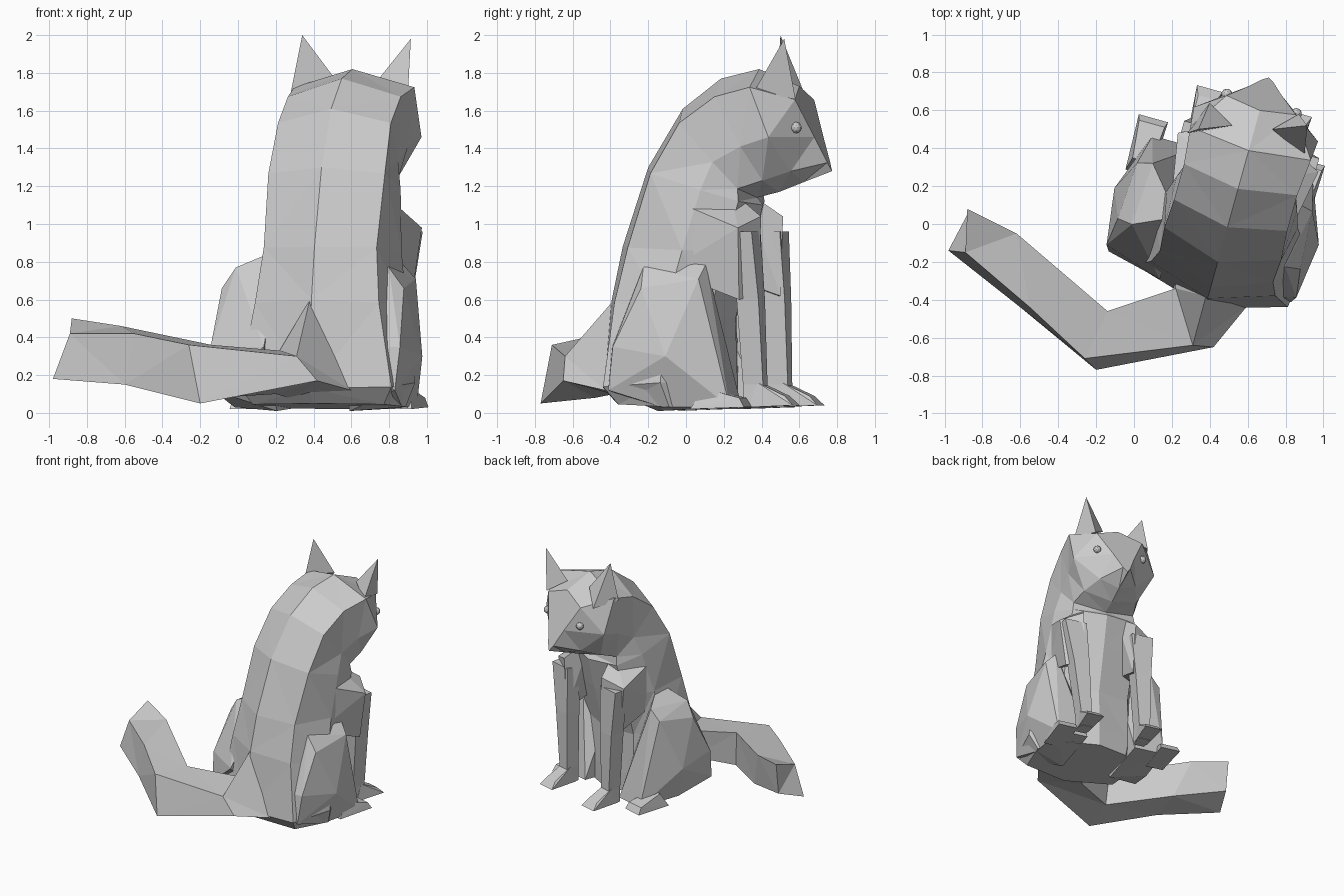
import bpy, bmesh, math
from mathutils import Vector

# Body frame: the animal sits turned about 15 degrees, facing +y
ORIGIN = Vector((0.493, -0.017, 0))
A = math.radians(15.5)
RIGHT = Vector((math.cos(A), -math.sin(A), 0))
FWD = Vector((math.sin(A), math.cos(A), 0))


def loc(u, v, z):
    return ORIGIN + RIGHT * u + FWD * v + Vector((0, 0, z))


def finish(bm, name):
    bmesh.ops.recalc_face_normals(bm, faces=bm.faces)
    me = bpy.data.meshes.new(name)
    bm.to_mesh(me)
    bm.free()
    ob = bpy.data.objects.new(name, me)
    bpy.context.collection.objects.link(ob)
    return ob


def loft(name, rings):
    bm = bmesh.new()
    vs = [[bm.verts.new(p) for p in r] for r in rings]
    n = len(vs[0])
    for a, b in zip(vs, vs[1:]):
        for i in range(n):
            j = (i + 1) % n
            bm.faces.new((a[i], a[j], b[j], b[i]))
    bm.faces.new(vs[0])
    bm.faces.new(vs[-1])
    bmesh.ops.triangulate(bm, faces=bm.faces)
    return finish(bm, name)


def hull(name, pts):
    bm = bmesh.new()
    for p in pts:
        bm.verts.new(p)
    bmesh.ops.convex_hull(bm, input=bm.verts)
    loose = [v for v in bm.verts if not v.link_faces]
    bmesh.ops.delete(bm, geom=loose, context='VERTS')
    return finish(bm, name)


# Body and head: eight-sided sections from rump to muzzle
# each section: back (v, z), front (v, z), half widths at three depths
DEPTHS = (0.16, 0.6, 0.9)
sections = [
    ((-0.36, 0.05), (0.30, 0.02), (0.36, 0.40, 0.25)),
    ((-0.44, 0.13), (0.30, 0.18), (0.42, 0.46, 0.28)),
    ((-0.39, 0.60), (0.29, 0.50), (0.34, 0.41, 0.27)),
    ((-0.33, 0.88), (0.38, 0.85), (0.31, 0.36, 0.28)),
    ((-0.19, 1.30), (0.44, 1.10), (0.32, 0.33, 0.26)),
    ((0.00, 1.61), (0.41, 1.14), (0.31, 0.30, 0.25)),
    ((0.21, 1.77), (0.53, 1.17), (0.31, 0.31, 0.22)),
    ((0.42, 1.82), (0.66, 1.22), (0.33, 0.34, 0.15)),
    ((0.64, 1.73), (0.82, 1.28), (0.19, 0.09, 0.03)),
]
rings = []
for (bv, bz), (fv, fz), ws in sections:
    half = list(zip(DEPTHS, ws))
    outline = [(0, 0)] + half + [(1, 0)] + [(t, -w) for t, w in reversed(half)]
    rings.append([loc(w, bv + (fv - bv) * t, bz + (fz - bz) * t) for t, w in outline])
loft("body_and_head", rings)

# Ears
hull("ear_left", [(0.28, 0.48, 1.70), (0.52, 0.52, 1.76), (0.40, 0.64, 1.66), (0.34, 0.50, 2.0)])
hull("ear_right", [(0.73, 0.50, 1.75), (0.90, 0.36, 1.70), (0.87, 0.58, 1.66), (0.915, 0.52, 1.98)])

# Paired parts
leg_rings = [  # offset u, shift towards the left, v, z, half size u, half size v
    (0.28, 0.00, 0.425, 0.96, 0.09, 0.055),
    (0.26, 0.02, 0.44, 0.60, 0.065, 0.06),
    (0.245, 0.04, 0.455, 0.15, 0.045, 0.055),
    (0.245, 0.04, 0.455, 0.03, 0.045, 0.055),
]
shoulder_pts = [
    (0.30, -0.08, 1.17), (0.385, 0.41, 0.98), (0.22, 0.49, 1.04), (0.33, 0.40, 0.60),
    (0.20, 0.48, 0.62), (0.31, 0.00, 0.75), (0.14, 0.30, 1.18), (0.20, 0.10, 0.75),
]
thigh_pts = [
    (0.50, -0.11, 0.66), (0.48, 0.20, 0.71), (0.47, 0.26, 0.30), (0.56, 0.04, 0.30),
    (0.52, -0.26, 0.35), (0.50, -0.29, 0.12), (0.46, 0.00, 0.03), (0.44, 0.36, 0.03),
    (0.42, -0.12, 0.77), (0.40, 0.22, 0.79), (0.20, -0.02, 0.87),
    (0.20, -0.36, 0.35), (0.20, -0.10, 0.01), (0.20, 0.36, 0.03),
]
for side, s in (("left", -1), ("right", 1)):
    # Shoulders, front legs and paws
    hull("shoulder_" + side, [loc(s * u, v, z) for u, v, z in shoulder_pts])
    loft("front_leg_" + side, [[loc(s * (u + a * hu) - d, v + b * hv, z)
                                for a, b in ((-1, -1), (1, -1), (1, 1), (-1, 1))]
                               for u, d, v, z, hu, hv in leg_rings])
    hull("front_paw_" + side, [loc(s * 0.245 - 0.04 + k * w, v, z) for k in (-1, 1)
                               for w, v, z in ((0.05, 0.43, 0.03), (0.045, 0.48, 0.16),
                                               (0.05, 0.63, 0.09), (0.07, 0.68, 0.04))])
    # Haunches, centred slightly to the left, with hind paws
    hull("haunch_" + side, [loc(s * u - 0.07, v, z) for u, v, z in thigh_pts])
    hull("hind_paw_" + side, [loc(s * 0.43 - 0.10 + k * w, v, z) for k in (-1, 1)
                              for w, v, z in ((0.07, 0.15, 0.02), (0.05, 0.22, 0.13),
                                              (0.07, 0.42, 0.08), (0.08, 0.45, 0.03))])
    # Eyes
    bm = bmesh.new()
    bmesh.ops.create_icosphere(bm, subdivisions=2, radius=0.03)
    bmesh.ops.translate(bm, verts=bm.verts, vec=loc(s * 0.19, 0.675, 1.51))
    finish(bm, "eye_" + side)

# Tail: four-sided sections curling round to the left
loft("tail", [
    [(0.60, -0.43, 0.12), (0.38, -0.38, 0.60), (0.22, -0.28, 0.32), (0.30, -0.28, 0.07)],
    [(0.42, -0.65, 0.17), (0.31, -0.64, 0.30), (0.22, -0.34, 0.33), (0.20, -0.38, 0.10)],
    [(-0.20, -0.77, 0.05), (-0.26, -0.71, 0.36), (-0.14, -0.46, 0.36), (-0.12, -0.48, 0.08)],
    [(-0.60, -0.44, 0.15), (-0.55, -0.44, 0.42), (-0.62, -0.05, 0.46), (-0.52, -0.15, 0.16)],
    [(-0.98, -0.14, 0.18), (-0.89, -0.15, 0.42), (-0.88, 0.08, 0.50), (-0.88, 0.05, 0.25)],
])
